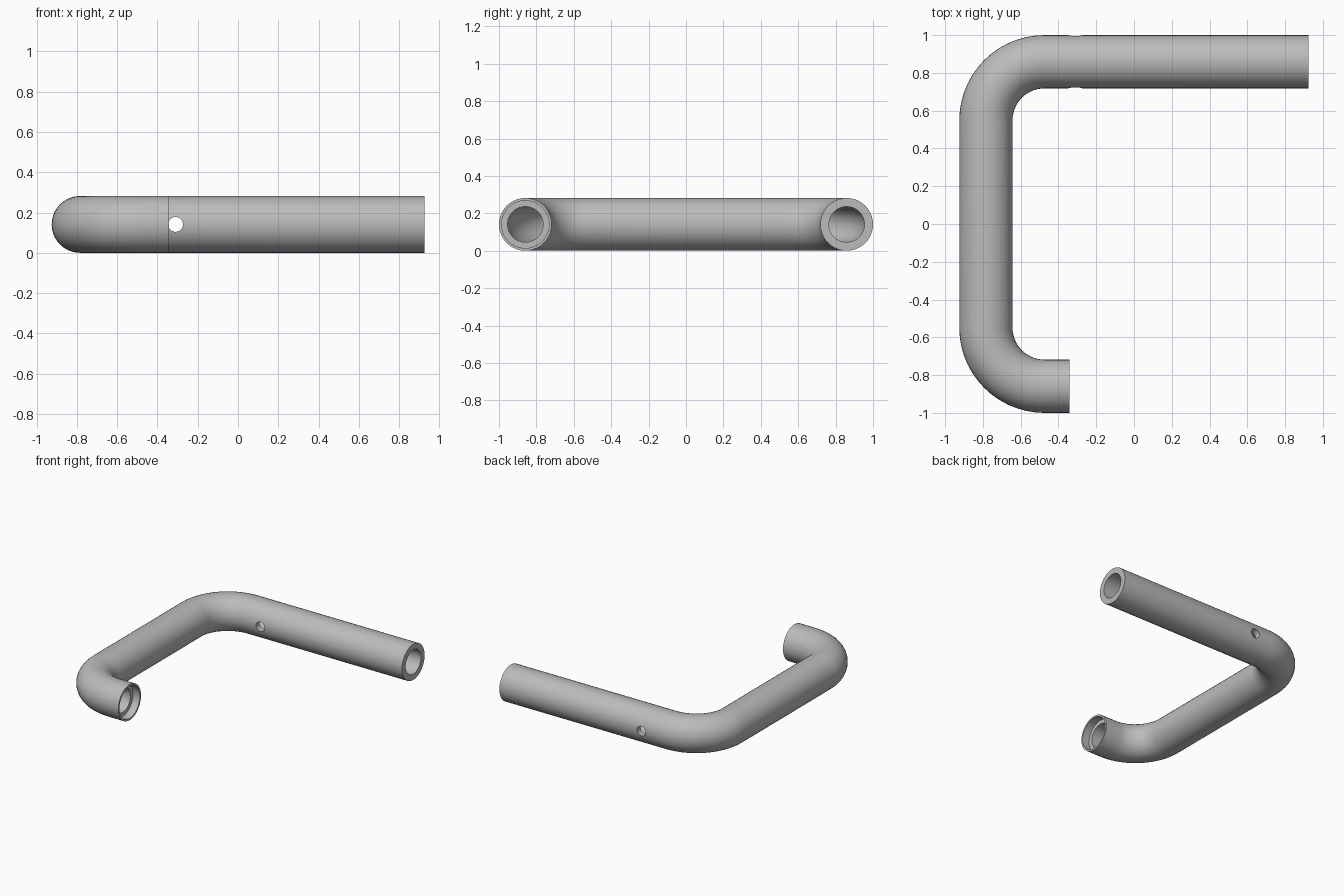
import bpy
import bmesh
from math import cos, sin, pi, radians
from mathutils import Vector

cube = bpy.data.objects.get("Cube")
if cube:
    bpy.data.objects.remove(cube, do_unlink=True)

SIDES = 40
OUTER, BORE, SOCKET = 0.141, 0.095, 0.127
SOCKET_DEPTH = 0.06
AXIS_X, AXIS_Y, AXIS_Z = -0.784, 0.859, 0.141
BEND = 0.31
SHORT_END, LONG_END = -0.342, 0.925
BEND_STEPS = 14

steel = bpy.data.materials.new("grey_steel")
steel.use_nodes = True
grey = (0.5, 0.5, 0.5, 1)
steel.diffuse_color = grey
steel.node_tree.nodes["Principled BSDF"].inputs["Base Color"].default_value = grey


def bend(side):
    """Centre points and outward directions of a quarter bend."""
    cx, cy = AXIS_X + BEND, side * (AXIS_Y - BEND)
    for i in range(BEND_STEPS + 1):
        a = pi / 2 * i / BEND_STEPS
        out = Vector((-sin(a), side * cos(a), 0))
        yield Vector((cx, cy, AXIS_Z)) + out * BEND, out


# Centre line from the short socket end to the long open end
start = (Vector((SHORT_END, -AXIS_Y, AXIS_Z)), Vector((0, -1, 0)))
shoulder = (start[0] - Vector((SOCKET_DEPTH, 0, 0)), start[1])
finish = (Vector((LONG_END, AXIS_Y, AXIS_Z)), Vector((0, 1, 0)))
bends = list(bend(-1)) + list(bend(1))[::-1]

# Rings run along the outside, then back through the bore and socket
outside = [start, *bends, finish]
inside = [finish, *bends[::-1], shoulder]
rings = [(c, o, OUTER) for c, o in outside]
rings += [(c, o, BORE) for c, o in inside]
rings += [(*shoulder, SOCKET), (*start, SOCKET)]

bm = bmesh.new()
loops = []
for centre, out, radius in rings:
    angles = [2 * pi * k / SIDES for k in range(SIDES)]
    loops.append([bm.verts.new(centre + radius * (out * cos(a) + Vector((0, 0, sin(a)))))
                  for a in angles])
for a, b in zip(loops, loops[1:] + loops[:1]):
    for k in range(SIDES):
        n = (k + 1) % SIDES
        bm.faces.new((a[k], a[n], b[n], b[k]))
bmesh.ops.recalc_face_normals(bm, faces=bm.faces)
mesh = bpy.data.meshes.new("bent_tube")
bm.to_mesh(mesh)
bm.free()
tube = bpy.data.objects.new("bent_tube", mesh)
bpy.context.collection.objects.link(tube)
mesh.materials.append(steel)

# Cross hole drilled through both walls of the long arm
bpy.ops.mesh.primitive_cylinder_add(vertices=24, radius=0.037, depth=0.5,
                                    location=(-0.31, AXIS_Y, AXIS_Z),
                                    rotation=(pi / 2, 0, 0))
drill = bpy.context.object
drill.name = "hole_cutter"
drill.hide_render = True
drill.data.materials.append(steel)

bpy.ops.object.select_all(action='DESELECT')
tube.select_set(True)
bpy.context.view_layer.objects.active = tube
cut = tube.modifiers.new("cross_hole", 'BOOLEAN')
cut.operation = 'DIFFERENCE'
cut.solver = 'EXACT'
cut.object = drill
bpy.ops.object.modifier_apply(modifier=cut.name)
bpy.data.objects.remove(drill, do_unlink=True)
bpy.ops.object.shade_smooth_by_angle(angle=radians(35))
